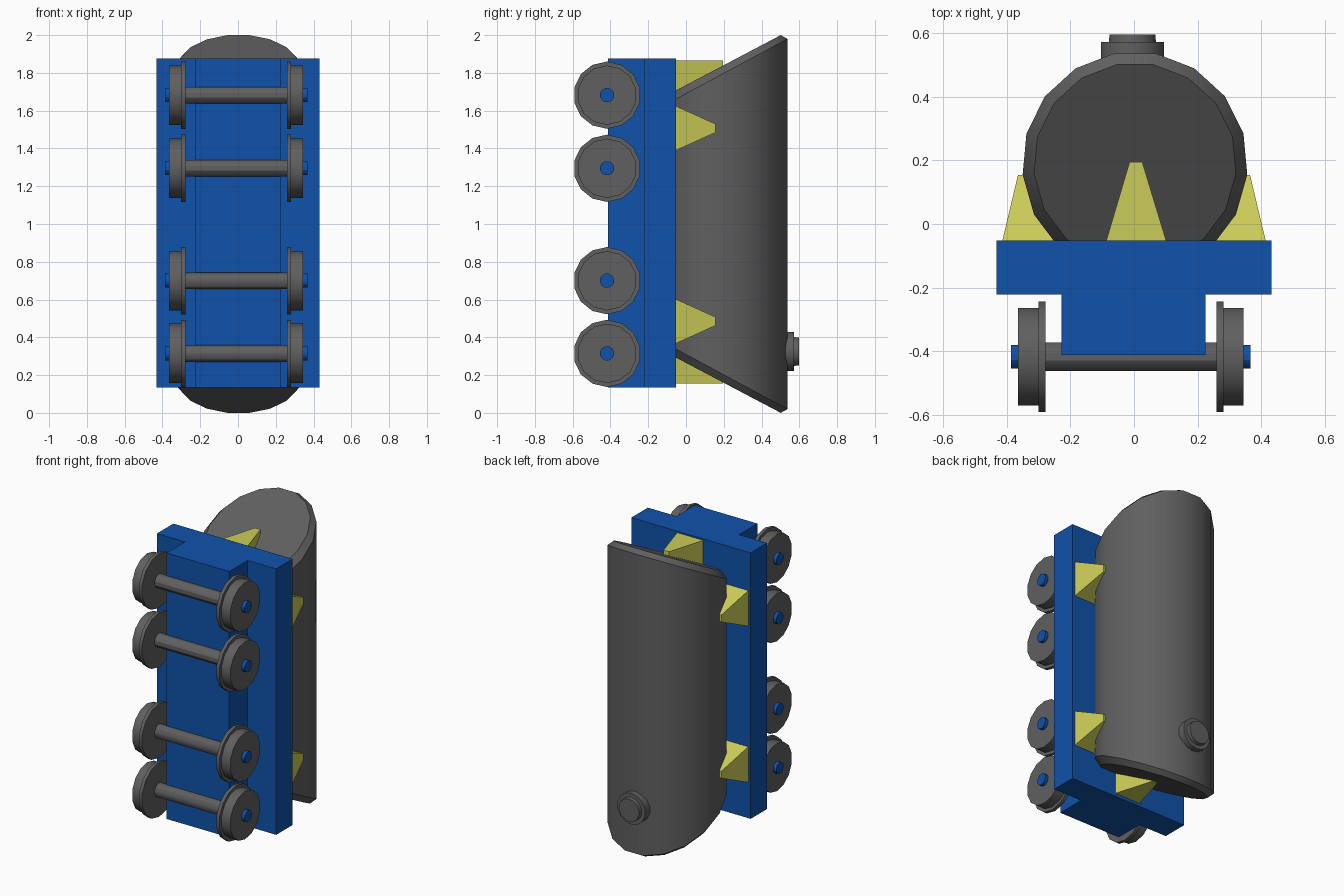
import bpy, bmesh, math
from mathutils import Matrix, Vector

if "Cube" in bpy.data.objects:
    bpy.data.objects.remove(bpy.data.objects["Cube"])


def material(name, rgb):
    m = bpy.data.materials.new(name)
    m.diffuse_color = (*rgb, 1)
    m.use_nodes = True
    m.node_tree.nodes["Principled BSDF"].inputs["Base Color"].default_value = m.diffuse_color
    return m


BLUE = material("blue", (0.005, 0.085, 0.40))
YELLOW = material("yellow", (0.60, 0.60, 0.10))
GREY = material("dark_grey", (0.115, 0.115, 0.115))


def finish(name, bm, mat, smooth=False):
    bmesh.ops.recalc_face_normals(bm, faces=bm.faces)
    me = bpy.data.meshes.new(name)
    bm.to_mesh(me)
    bm.free()
    me.materials.append(mat)
    ob = bpy.data.objects.new(name, me)
    bpy.context.collection.objects.link(ob)
    if smooth:
        bpy.ops.object.select_all(action='DESELECT')
        ob.select_set(True)
        bpy.context.view_layer.objects.active = ob
        bpy.ops.object.shade_smooth_by_angle(angle=math.radians(30))
    return ob


def loft(name, rings, mat, smooth=False):
    """Skin equal-length rings of points and close both ends."""
    bm = bmesh.new()
    vs = [[bm.verts.new(p) for p in r] for r in rings]
    n = len(vs[0])
    for a, b in zip(vs, vs[1:]):
        for i in range(n):
            j = (i + 1) % n
            bm.faces.new((a[i], a[j], b[j], b[i]))
    bm.faces.new(vs[0])
    bm.faces.new(vs[-1])
    return finish(name, bm, mat, smooth)


def box(name, lo, hi, mat):
    bm = bmesh.new()
    bmesh.ops.create_cube(bm, size=1)
    for v in bm.verts:
        v.co = [l + (c + 0.5) * (h - l) for c, l, h in zip(v.co, lo, hi)]
    return finish(name, bm, mat)


def turned(name, axis, origin, profile, sides, mat):
    """Lathe a (position, radius) profile about the x or y axis."""
    rings = []
    for t, r in profile:
        ring = []
        for i in range(sides):
            a = 2 * math.pi * (i + 0.5) / sides
            u, w = r * math.cos(a), r * math.sin(a)
            off = (t, u, w) if axis == 'x' else (u, t, w)
            ring.append(Vector(origin) + Vector(off))
        rings.append(ring)
    return loft(name, rings, mat, True)


# chassis: wide deck over a narrower keel
box("deck", (-0.432, -0.222, 0.135), (0.432, -0.052, 1.875), BLUE)
box("keel", (-0.228, -0.412, 0.135), (0.225, -0.22, 1.875), BLUE)

# tank: round body with slanted, bevelled ends
SIDES, CY = 17, 0.188


def tank_ring(r, slope, z_ref, y_ref, flip):
    ring = []
    for i in range(SIDES):
        a = math.pi / 2 + math.pi * (2 * i + 1) / SIDES
        x, y = r * math.cos(a), CY + r * math.sin(a)
        z = z_ref - slope * (y_ref - y)
        ring.append((x + 0.003, y, 2 - z if flip else z))
    return ring


cap, rim = (0.319, 0.527, 2.0, 0.502), (0.355, 0.54, 1.98, 0.537)
loft("tank", [tank_ring(*cap, True), tank_ring(*rim, True),
              tank_ring(*rim, False), tank_ring(*cap, False)], GREY, True)

# filler hatch on the tank
turned("hatch", 'y', (-0.005, 0, 0.325),
       [(0.51, 0.102), (0.573, 0.102), (0.573, 0.076), (0.597, 0.074)], 14, GREY)

# wheel sets: flanged wheels, axle and blue axle ends
X0, Y0 = -0.01, -0.418
for n, z in enumerate((0.315, 0.70, 1.295, 1.682), 1):
    o = (X0, Y0, z)
    turned(f"axle_{n}", 'x', o, [(-0.28, 0.046), (0.28, 0.046)], 12, GREY)
    turned(f"axle_ends_{n}", 'x', o, [(-0.377, 0.038), (0.377, 0.038)], 12, BLUE)
    for side, s in (("left", -1), ("right", 1)):
        turned(f"wheel_{side}_{n}", 'x', o,
               [(s * 0.269, 0.178), (s * 0.291, 0.178),
                (s * 0.291, 0.157), (s * 0.355, 0.157)], 14, GREY)

# saddle wedges at both ends of the tank
for name, z0, z1 in (("lower", 0.155, 0.40), ("upper", 1.865, 1.60)):
    prof = [(-0.088, -0.055), (0.102, -0.055), (0.026, 0.195), (-0.014, 0.195)]
    loft(f"end_support_{name}", [[(x, y, z) for x, y in prof] for z in (z0, z1)], YELLOW)

# tapered saddle supports along both sides
for side, s in (("left", -1), ("right", 1)):
    for name, z in (("lower", 0.485), ("upper", 1.507)):
        def rect(xi, xo, y, h):
            return [(s * xi, y, z - h), (s * xo, y, z - h),
                    (s * xo, y, z + h), (s * xi, y, z + h)]
        loft(f"side_support_{side}_{name}",
             [rect(0.22, 0.415, -0.055, 0.118), rect(0.31, 0.365, 0.155, 0.023)], YELLOW)
